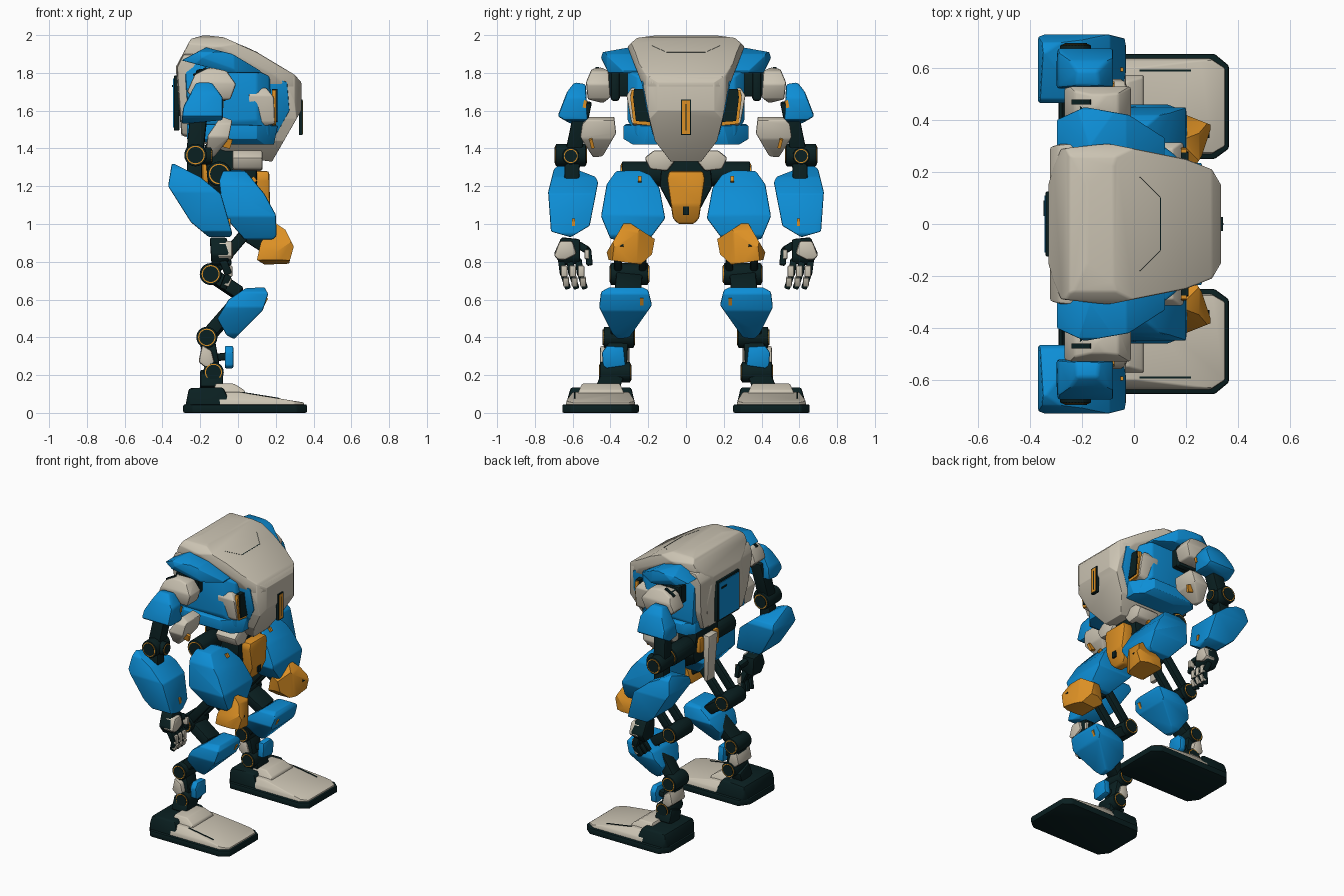
import bpy, bmesh, math
from mathutils import Vector, Matrix

cube = bpy.data.objects.get("Cube")
if cube:
    bpy.data.objects.remove(cube, do_unlink=True)


def paint(name, rgb):
    mat = bpy.data.materials.new(name)
    mat.use_nodes = True
    mat.diffuse_color = (*rgb, 1)
    bsdf = next(n for n in mat.node_tree.nodes if n.type == "BSDF_PRINCIPLED")
    bsdf.inputs["Base Color"].default_value = (*rgb, 1)
    bsdf.inputs["Roughness"].default_value = .6
    return mat


blue = paint("armour blue", (.004, .27, .67))
cream = paint("shell cream", (.6, .55, .45))
orange = paint("accent orange", (.72, .28, .018))
dark = paint("frame dark", (.003, .014, .015))


def put(name, bm, mat, pair):
    """Turn a bmesh into an object; paired parts also get a copy across y."""
    bmesh.ops.recalc_face_normals(bm, faces=bm.faces[:])
    for prefix in (("left_", "right_") if pair else ("",)):
        if prefix == "right_":
            bm.transform(Matrix.Scale(-1, 4, (0, 1, 0)))
            bmesh.ops.reverse_faces(bm, faces=bm.faces[:])
        mesh = bpy.data.meshes.new(prefix + name)
        bm.to_mesh(mesh)
        mesh.materials.append(mat)
        obj = bpy.data.objects.new(prefix + name, mesh)
        bpy.context.collection.objects.link(obj)
        bpy.ops.object.select_all(action="DESELECT")
        obj.select_set(True)
        bpy.context.view_layer.objects.active = obj
        bpy.ops.object.shade_smooth_by_angle(angle=math.radians(35))
    bm.free()


def soften(bm, width):
    bmesh.ops.remove_doubles(bm, verts=bm.verts[:], dist=.001)
    if width:
        edges = [e for e in bm.edges if len(e.link_faces) == 2 and e.calc_face_angle(0) > .2]
        bmesh.ops.bevel(bm, geom=edges, offset=width, segments=2, profile=.5,
                        affect="EDGES", clamp_overlap=True)


def carve(name, mat, side, front, top=(), bevel=.012, pair=True):
    """Convex solid cut from a block by its side (x, z), front (y, z) and top (x, y) outlines."""
    bm = bmesh.new()
    bmesh.ops.create_cube(bm, size=6)
    for outline, a, b in ((side, 0, 2), (front, 1, 2), (top, 0, 1)):
        if not outline:
            continue
        mid = sum((Vector(p) for p in outline), Vector((0, 0))) / len(outline)
        for i, p in enumerate(outline):
            p, q = Vector(p), Vector(outline[i - 1])
            n = Vector((q.y - p.y, p.x - q.x))
            if n.dot(p - mid) < 0:
                n = -n
            co, no = Vector(), Vector()
            co[a], co[b], no[a], no[b] = p.x, p.y, n.x, n.y
            bmesh.ops.bisect_plane(bm, geom=bm.verts[:] + bm.edges[:] + bm.faces[:], dist=.00001,
                                   plane_co=co, plane_no=no.normalized(), clear_outer=True)
            bmesh.ops.holes_fill(bm, edges=[e for e in bm.edges if e.is_boundary])
    soften(bm, bevel)
    put(name, bm, mat, pair)


def sym(half):
    """Complete a front (y, z) outline across y."""
    return half + [(-y, z) for y, z in reversed(half)]


def sym_top(half):
    """Complete a top (x, y) outline across y."""
    return half + [(x, -y) for x, y in reversed(half)]


def rect(a, b, c, d):
    return [(a, c), (b, c), (b, d), (a, d)]


def box(name, mat, at, size, pitch=0, roll=0, bevel=0, pair=True):
    bm = bmesh.new()
    bmesh.ops.create_cube(bm, size=1)
    bm.transform(Matrix.Diagonal((*size, 1)))
    soften(bm, bevel)
    turn = Matrix.Rotation(roll, 4, "X") @ Matrix.Rotation(pitch, 4, "Y")
    bm.transform(Matrix.Translation(at) @ turn)
    put(name, bm, mat, pair)


def link(name, mat, start, end, width, depth, bevel=.01):
    """Bar running between two pivots."""
    start, end = Vector(start), Vector(end)
    bm = bmesh.new()
    bmesh.ops.create_cube(bm, size=1)
    bm.transform(Matrix.Diagonal((depth, width, (end - start).length, 1)))
    soften(bm, bevel)
    d = (end - start).normalized()
    y = d.cross(Vector((1, 0, 0))).normalized()
    turn = Matrix((y.cross(d), y, d)).transposed().to_4x4()
    bm.transform(Matrix.Translation((start + end) / 2) @ turn)
    put(name, bm, mat, True)


def drum(name, mat, at, radius, length, axis="Y", bevel=0):
    bm = bmesh.new()
    bmesh.ops.create_cone(bm, cap_ends=True, segments=28, radius1=radius, radius2=radius, depth=length)
    soften(bm, bevel)
    turn = Matrix.Rotation(math.pi / 2, 4, "X" if axis == "Y" else "Y")
    bm.transform(Matrix.Translation(at) @ turn)
    put(name, bm, mat, True)


def joint(name, at, radius, length, axis="Y"):
    """Dark pivot drum with orange rings and dark caps."""
    drum(name, dark, at, radius, length, axis, .008)
    drum(name + "_ring", orange, at, radius * .82, length + .006, axis)
    drum(name + "_cap", dark, at, radius * .72, length + .012, axis)


# Torso
shell_side = [(-.3, 1.47), (-.33, 1.83), (-.25, 1.98), (-.18, 2), (-.08, 1.99), (.1, 1.91), (.3, 1.79),
              (.335, 1.75), (.335, 1.6), (.18, 1.33), (.03, 1.35)]
shell_plan = sym_top([(-.33, .15), (-.31, .22), (-.28, .29), (-.1, .31), (.2, .25), (.3, .21), (.335, .15)])
carve("roof_shell", cream, shell_side, sym([(.225, 1.72), (.31, 1.94), (.26, 1.985), (.15, 2)]),
      shell_plan, .018, False)
carve("chest_shell", cream, shell_side, sym([(.08, 1.33), (.165, 1.44), (.195, 1.56), (.235, 1.78)]),
      shell_plan, .014, False)
carve("back_shell", cream, [(-.3, 1.47), (-.325, 1.83), (-.29, 1.9), (-.22, 1.9), (-.22, 1.46)],
      sym([(.22, 1.46), (.27, 1.6), (.31, 1.9)]), bevel=.015, pair=False)
carve("torso_core", blue,
      [(-.26, 1.5), (-.28, 1.8), (-.17, 1.91), (-.04, 1.88), (.19, 1.77), (.19, 1.43)],
      sym([(.24, 1.43), (.31, 1.55), (.32, 1.8), (.28, 1.92)]),
      sym_top([(-.29, .3), (.1, .31), (.165, .26), (.185, .15)]), .01, False)
carve("cheek_panel", blue, [(.1, 1.44), (.18, 1.43), (.272, 1.6), (.26, 1.75), (.1, 1.82)],
      sym([(.17, 1.43), (.19, 1.5), (.208, 1.6), (.265, 1.82)]), bevel=.004, pair=False)
carve("torso_lower_band", blue, [(-.27, 1.45), (-.27, 1.53), (.21, 1.52), (.19, 1.42), (-.1, 1.42)],
      sym([(.28, 1.42), (.33, 1.45), (.33, 1.52), (.3, 1.54)]),
      sym_top([(-.27, .28), (-.2, .33), (.1, .33), (.21, .2)]), .012, False)
carve("shoulder_hood", blue,
      [(-.32, 1.8), (-.31, 1.86), (-.17, 1.935), (-.03, 1.9), (.12, 1.81), (.1, 1.76), (-.05, 1.8)],
      [(.22, 1.78), (.22, 1.93), (.3, 1.935), (.44, 1.91), (.45, 1.88), (.41, 1.8), (.3, 1.75)],
      [(-.27, .22), (-.31, .33), (-.3, .4), (-.19, .45), (-.02, .42), (.12, .33), (.15, .22)], .012)
box("chest_frame", dark, (.332, 0, 1.565), (.02, .054, .19), pair=False)
box("chest_light", orange, (.339, 0, 1.565), (.009, .042, .175), pair=False)
box("chest_light_slot", dark, (.342, 0, 1.565), (.006, .006, .14), pair=False)
box("back_hatch_frame", dark, (-.325, 0, 1.64), (.03, .25, .29), bevel=.005, pair=False)
box("back_hatch", blue, (-.34, 0, 1.64), (.008, .22, .26), pair=False)
box("back_hatch_handle", dark, (-.346, .06, 1.73), (.006, .06, .012), pair=False)
box("roof_seam", dark, (.1, 0, 1.907), (.004, .2, .008), pitch=.5, pair=False)
link("roof_seam_side", dark, (.02, .18, 1.943), (.1, .1, 1.907), .003, .008, 0)

# Side vents
carve("vent_pod", cream, [(.05, 1.55), (.06, 1.725), (.15, 1.72), (.19, 1.67), (.195, 1.53), (.1, 1.51)],
      [(.17, 1.53), (.18, 1.72), (.29, 1.72), (.315, 1.68), (.29, 1.54), (.27, 1.51)])
carve("vent_frame", orange, rect(.18, .202, 1.52, 1.71),
      [(.18, 1.52), (.19, 1.71), (.288, 1.71), (.295, 1.67), (.278, 1.53)], bevel=0)
carve("vent_grille", dark, rect(.18, .21, 1.54, 1.715),
      [(.19, 1.54), (.2, 1.715), (.275, 1.715), (.28, 1.67), (.265, 1.545)], bevel=0)

# Pelvis
carve("pelvis_frame", dark, [(-.18, 1.42), (.1, 1.42), (.1, 1.1), (0, 1.05), (-.15, 1.14)],
      sym([(.12, 1.42), (.14, 1.2), (.06, 1.05)]), pair=False)
carve("front_skirt", orange, [(.08, 1.28), (.165, 1.28), (.17, 1.1), (.13, 1), (.07, 1)],
      sym([(.09, 1.28), (.1, 1.24), (.07, 1.03), (.04, 1)]), pair=False)
box("skirt_mark", dark, (.167, 0, 1.07), (.012, .03, .045), pair=False)
carve("back_skirt", cream, [(-.22, 1.33), (-.17, 1.33), (-.17, 1), (-.2, 1)],
      sym([(.05, 1.33), (.04, 1)]), bevel=.006, pair=False)
carve("pelvis_rear_block", orange, rect(-.19, -.1, 1.22, 1.33), rect(.06, .11, 1.22, 1.33))
carve("hip_block", cream, rect(-.03, .13, 1.28, 1.4),
      [(.06, 1.33), (.1, 1.28), (.19, 1.29), (.22, 1.35), (.17, 1.39), (.07, 1.39)])
joint("hip_joint", (-.1, .23, 1.265), .066, .22)

# Shoulder and upper arm
link("shoulder_axle", dark, (-.14, .28, 1.74), (-.14, .46, 1.74), .13, .14)
box("shoulder_collar", dark, (-.14, .375, 1.735), (.17, .05, .17), bevel=.02)
carve("shoulder_cap", cream, [(-.27, 1.7), (-.23, 1.79), (-.15, 1.83), (-.06, 1.81), (-.01, 1.74), (-.04, 1.66), (-.2, 1.63)],
      [(.4, 1.67), (.41, 1.81), (.45, 1.83), (.5, 1.82), (.53, 1.75), (.52, 1.66), (.44, 1.64)], bevel=.025)
box("shoulder_slot", dark, (-.2, .47, 1.803), (.08, .02, .02), pitch=-.5)
carve("upper_arm_guard", blue, [(-.3, 1.53), (-.29, 1.62), (-.22, 1.75), (-.14, 1.75), (-.08, 1.67), (-.08, 1.55)],
      [(.52, 1.54), (.53, 1.74), (.59, 1.75), (.63, 1.7), (.68, 1.57), (.61, 1.53)])
box("upper_arm_mark", orange, (-.088, .535, 1.635), (.024, .018, .04), roll=.2)
link("upper_arm_frame", dark, (-.2, .54, 1.65), (-.23, .6, 1.36), .085, .09)
carve("inner_arm_guard", cream, [(-.17, 1.37), (-.16, 1.47), (-.09, 1.57), (-.03, 1.55), (-.05, 1.45), (-.13, 1.35)],
      [(.37, 1.48), (.38, 1.57), (.5, 1.58), (.55, 1.53), (.56, 1.46), (.49, 1.35), (.44, 1.36)])
box("inner_arm_mark", orange, (-.06, .5, 1.43), (.05, .018, .05), pitch=.3, roll=-.25)
joint("elbow_joint", (-.225, .61, 1.365), .06, .16)
joint("elbow_twist", (-.2, .61, 1.36), .045, .12, "X")

# Forearm and hand
link("forearm_frame", dark, (-.23, .6, 1.36), (-.23, .61, 1.12), .08, .08)
carve("forearm_guard", blue,
      [(-.35, 1.325), (-.2, 1.25), (-.09, 1.16), (-.03, .95), (-.05, .915), (-.13, .91), (-.25, 1.01), (-.37, 1.2)],
      [(.465, 1.22), (.48, 1.25), (.66, 1.32), (.7, 1.29), (.73, 1.17), (.715, .96), (.61, .93), (.51, .99)], bevel=.018)
box("forearm_mark", orange, (-.055, .595, 1.01), (.03, .016, .04))
carve("palm", dark, [(-.15, .93), (-.06, .93), (-.04, .82), (-.07, .77), (-.14, .78)],
      [(.56, .92), (.66, .93), (.7, .84), (.66, .78), (.56, .79)])
carve("hand_guard", cream, rect(-.11, -.03, .81, .91), [(.58, .84), (.6, .91), (.67, .91), (.7, .83), (.66, .8)])
for i, y in enumerate((.66, .615, .57)):
    base, knuckle, tip = (-.08, y, .81), (-.05, y - .01, .735), (-.08, y - .035, .66)
    link(f"finger_{i}_upper", dark, base, knuckle, .036, .04, .006)
    link(f"finger_{i}_lower", dark, knuckle, tip, .032, .036, .006)
    box(f"finger_{i}_guard", cream, (-.045, y - .015, .75), (.03, .034, .06), bevel=.006)
    box(f"fingertip_{i}_guard", cream, (-.053, y - .025, .695), (.03, .03, .05), pitch=.4, bevel=.006)
link("thumb_upper", dark, (-.09, .57, .89), (-.06, .52, .86), .04, .04)
link("thumb_lower", dark, (-.06, .52, .87), (-.05, .51, .78), .034, .034)
box("thumb_guard", cream, (-.045, .525, .84), (.036, .025, .05), bevel=.006)

# Thigh and knee
carve("thigh_guard", blue,
      [(-.1, 1.23), (-.07, 1.31), (.04, 1.28), (.14, 1.16), (.2, 1.05), (.205, .94), (.17, .9), (.05, .9), (-.08, 1.05)],
      [(.14, 1.19), (.19, 1.26), (.25, 1.285), (.37, 1.28), (.42, 1.21), (.45, 1.04), (.4, .92), (.2, .91), (.11, 1.03)],
      bevel=.025)
box("thigh_mark", orange, (.085, .245, 1.235), (.02, .018, .03), pitch=-.6)
carve("knee_guard", orange, [(.1, .81), (.12, .9), (.19, 1.01), (.25, .97), (.295, .88), (.27, .79), (.14, .785)],
      [(.165, .92), (.32, 1.02), (.42, .85), (.41, .81), (.24, .785), (.18, .84)],
      [(.1, .2), (.1, .4), (.2, .42), (.3, .38), (.26, .26), (.2, .165)], 0)
box("knee_mark", dark, (.27, .34, .9), (.02, .018, .05), pitch=-.5)
link("knee_frame", dark, (.16, .29, .87), (.02, .29, .96), .12, .07)
for y in (.23, .36):
    link("knee_rod_inner" if y < .3 else "knee_rod_outer", dark, (.03, y, .94), (-.14, y, .74), .04, .06)
joint("hock_joint", (-.145, .3, .735), .058, .2)

# Shin
link("shin_frame", dark, (-.14, .3, .73), (.01, .31, .63), .14, .07)
link("shin_brace", dark, (.01, .31, .6), (-.165, .35, .4), .11, .07)
carve("shin_guard", blue, [(-.11, .5), (-.05, .6), (.04, .66), (.14, .665), (.16, .63), (.13, .54), (-.02, .39), (-.06, .41)],
      [(.18, .57), (.2, .65), (.24, .67), (.4, .67), (.45, .64), (.46, .56), (.39, .42), (.36, .39), (.3, .4)], bevel=.016)
box("shin_mark", orange, (.14, .235, .59), (.02, .018, .045), pitch=.5)
joint("lower_joint", (-.165, .355, .4), .056, .16)
link("ankle_frame", dark, (-.165, .36, .4), (-.13, .37, .2), .11, .08)
carve("ankle_cuff", cream, [(-.21, .27), (-.19, .36), (-.14, .33), (-.12, .25), (-.16, .23)], rect(.3, .455, .22, .37))
carve("ankle_guard", blue, rect(-.07, -.025, .235, .355),
      [(.32, .25), (.33, .35), (.42, .355), (.445, .32), (.44, .25), (.42, .235)], bevel=.008)
link("ankle_guard_mount", dark, (-.14, .38, .29), (-.06, .38, .3), .05, .04)
joint("ankle_joint", (-.13, .375, .215), .055, .16)

# Foot
plan = [(-.29, .32), (-.24, .25), (.31, .25), (.365, .29), (.365, .61), (.31, .655), (-.24, .655), (-.29, .59)]
carve("foot_sole", dark, rect(-.29, .365, 0, .045), rect(.25, .655, 0, .045), plan, .008)
carve("foot_heel", dark, [(-.28, .03), (-.26, .13), (-.08, .14), (-.03, .03)],
      [(.265, .03), (.29, .135), (.61, .135), (.64, .03)], plan)
carve("foot_cover", cream, [(-.1, .03), (-.1, .125), (.02, .108), (.35, .055), (.35, .03)],
      [(.265, .03), (.275, .07), (.3, .11), (.6, .11), (.63, .07), (.64, .03)],
      [(-.1, .26), (.29, .265), (.35, .3), (.35, .6), (.29, .64), (-.1, .645)], .006)
carve("foot_instep", cream, [(-.13, .1), (-.12, .16), (-.03, .16), (.035, .12), (.04, .09)],
      [(.32, .09), (.35, .155), (.55, .155), (.58, .09)], bevel=.008)
box("foot_seam", dark, (.12, .59, .0925), (.2, .008, .006), pitch=.16)
link("foot_post", dark, (-.14, .385, .21), (-.14, .42, .12), .12, .12)
